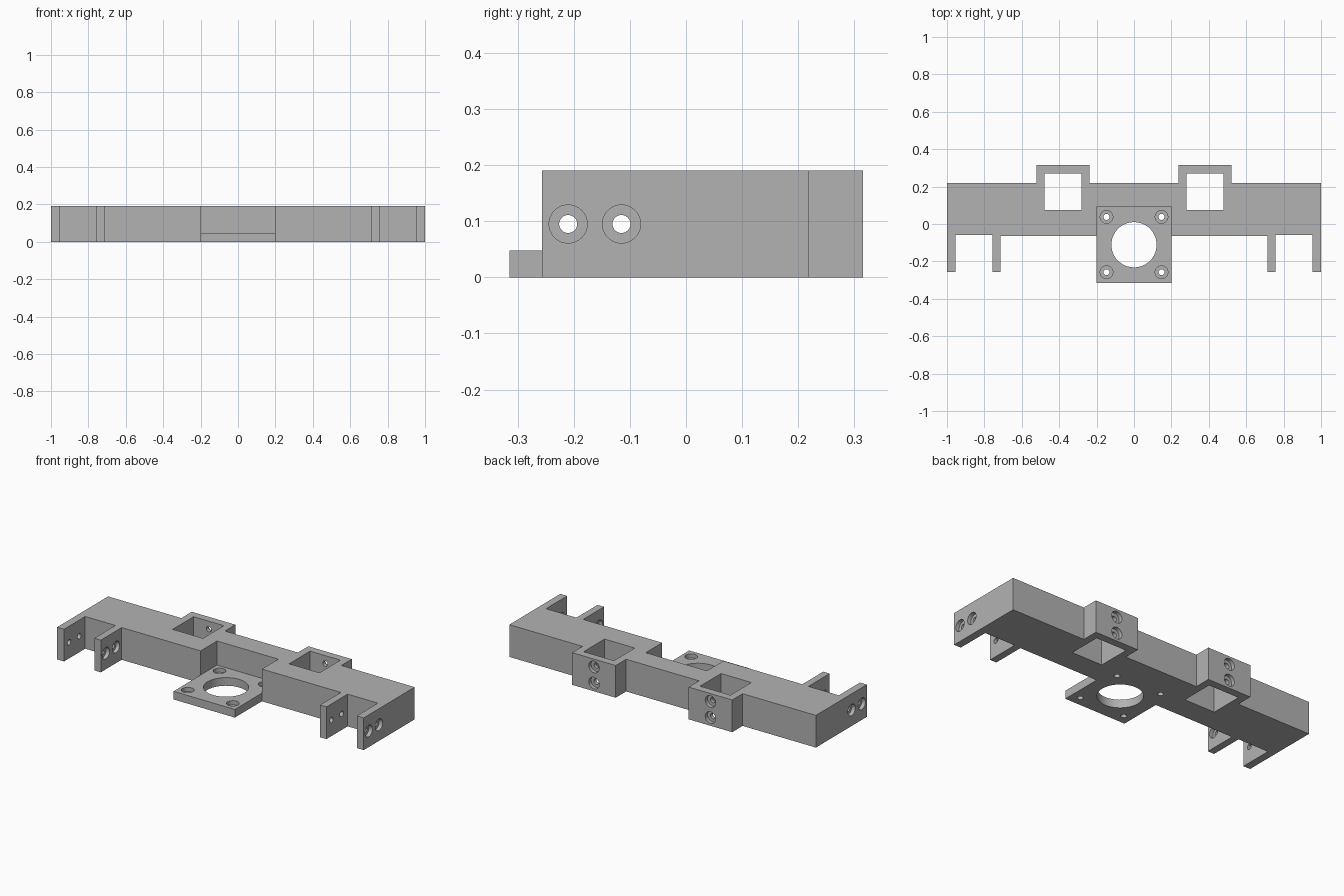
import bpy
import bmesh
from math import pi
from mathutils import Matrix, Vector

cube = bpy.data.objects.get("Cube")
if cube:
    bpy.data.objects.remove(cube, do_unlink=True)

H = 0.19          # bracket height
PLATE = 0.048     # flange thickness
WALL = 0.045      # wall around the sockets and lug thickness

grey = bpy.data.materials.new("plain_grey")
grey.use_nodes = True
grey.diffuse_color = (0.45, 0.45, 0.45, 1)
grey.node_tree.nodes["Principled BSDF"].inputs["Base Color"].default_value = (0.45, 0.45, 0.45, 1)


def add_box(bm, x0, x1, y0, y1, z0, z1):
    size = Matrix.Diagonal((x1 - x0, y1 - y0, z1 - z0, 1))
    middle = Matrix.Translation(((x0 + x1) / 2, (y0 + y1) / 2, (z0 + z1) / 2))
    bmesh.ops.create_cube(bm, size=1, matrix=middle @ size)


def add_cylinder(bm, start, end, radius):
    start, end = Vector(start), Vector(end)
    axis = end - start
    turn = axis.to_track_quat('Z', 'Y').to_matrix().to_4x4()
    bmesh.ops.create_cone(bm, cap_ends=True, segments=48, radius1=radius, radius2=radius,
                          depth=axis.length, matrix=Matrix.Translation((start + end) / 2) @ turn)


def add_screw_hole(bores, heads, face, inward, depth):
    """Through hole with a wider recess for the head, starting at a face point."""
    face, inward = Vector(face), Vector(inward)
    add_cylinder(bores, face - inward * 0.01, face + inward * (depth + 0.01), 0.016)
    add_cylinder(heads, face - inward * 0.01, face + inward * depth * 0.5, 0.034)


def make_object(name, bm):
    mesh = bpy.data.meshes.new(name)
    bm.to_mesh(mesh)
    bm.free()
    mesh.materials.append(grey)
    obj = bpy.data.objects.new(name, mesh)
    bpy.context.collection.objects.link(obj)
    return obj


# Bracket outline: right half, mirrored, extruded upward
half = [(0.2, 0.09), (0.2, -0.063), (0.715, -0.063), (0.715, -0.257), (0.757, -0.257),
        (0.757, -0.06), (0.955, -0.06), (0.955, -0.257), (1, -0.257), (1, 0.218),
        (0.522, 0.218), (0.522, 0.315), (0.238, 0.315), (0.238, 0.218)]
outline = half + [(-x, y) for x, y in reversed(half)]
bm = bmesh.new()
base = bm.faces.new([bm.verts.new((x, y, 0)) for x, y in outline])
top = bmesh.ops.extrude_face_region(bm, geom=[base])["geom"]
bmesh.ops.translate(bm, vec=(0, 0, H), verts=[v for v in top if isinstance(v, bmesh.types.BMVert)])
bmesh.ops.recalc_face_normals(bm, faces=bm.faces)
bracket = make_object("bracket", bm)

# Flange plate in front of the notch
bm = bmesh.new()
add_box(bm, -0.2, 0.2, -0.315, 0.09, 0, PLATE)
flange = make_object("flange_plate", bm)

# Cutters for sockets, screw holes and the round opening
sockets, bores, heads = bmesh.new(), bmesh.new(), bmesh.new()
plate_bores, plate_heads, opening = bmesh.new(), bmesh.new(), bmesh.new()
for side in (-1, 1):
    x = side * 0.38
    add_box(sockets, x - 0.099, x + 0.099, 0.075, 0.315 - WALL, -0.1, H + 0.1)
    for z in (0.048, 0.143):
        add_screw_hole(bores, heads, (x, 0.315, z), (0, -1, 0), WALL)
    for y in (-0.21, -0.115):
        add_screw_hole(bores, heads, (side, y, H / 2), (-side, 0, 0), WALL)
        add_screw_hole(bores, heads, (side * 0.715, y, H / 2), (side, 0, 0), WALL)
    for y in (-0.258, 0.038):
        add_screw_hole(plate_bores, plate_heads, (side * 0.147, y, PLATE), (0, 0, -1), PLATE)
add_cylinder(opening, (0, -0.111, -0.1), (0, -0.111, 0.1), 0.121)


def cut(target, name, bm):
    cutter = make_object(name, bm)
    cutter.hide_render = True
    mod = target.modifiers.new(name, 'BOOLEAN')
    mod.operation = 'DIFFERENCE'
    mod.solver = 'EXACT'
    mod.object = cutter
    bpy.context.view_layer.objects.active = target
    bpy.ops.object.modifier_apply(modifier=name)
    bpy.data.objects.remove(cutter, do_unlink=True)


cut(bracket, "socket_cutter", sockets)
cut(bracket, "bore_cutter", bores)
cut(bracket, "head_cutter", heads)
cut(flange, "opening_cutter", opening)
cut(flange, "plate_bore_cutter", plate_bores)
cut(flange, "plate_head_cutter", plate_heads)

# Smooth hole walls, keep the corners sharp
bpy.ops.object.select_all(action='DESELECT')
for obj in (bracket, flange):
    obj.select_set(True)
bpy.context.view_layer.objects.active = bracket
bpy.ops.object.shade_smooth_by_angle(angle=pi / 6)
